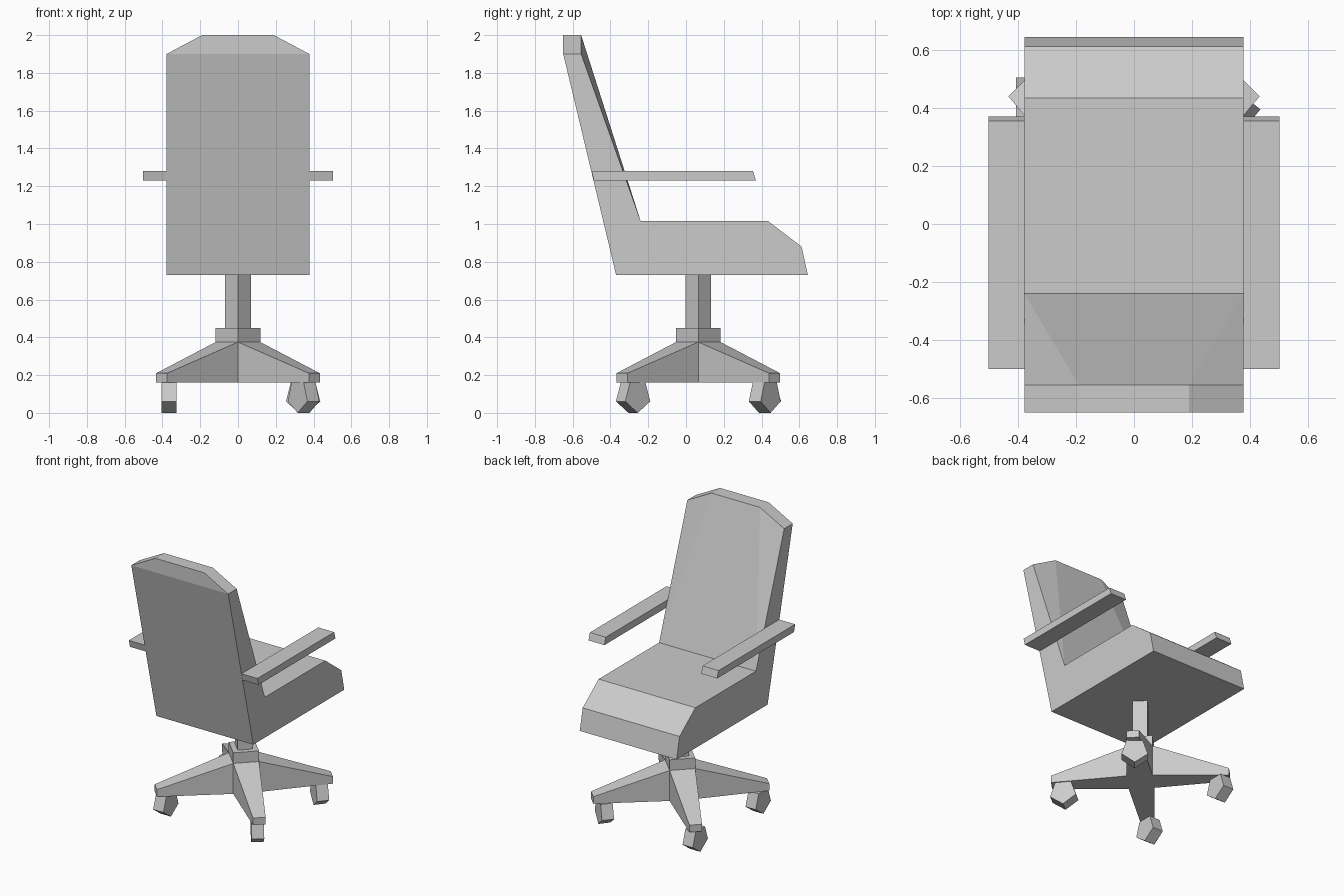
import bpy, math

if "Cube" in bpy.data.objects:
    bpy.data.objects.remove(bpy.data.objects["Cube"])

CY = 0.065          # centre of the swivel base along y
HUB = 0.118         # corner radius of the hub


def make(name, verts, faces, loc=(0, 0, 0), turn=0):
    me = bpy.data.meshes.new(name)
    me.from_pydata(verts, [], faces)
    ob = bpy.data.objects.new(name, me)
    bpy.context.collection.objects.link(ob)
    ob.location = loc
    ob.rotation_euler.z = math.radians(turn)
    return ob


def prism(name, profile, x0, x1, loc=(0, 0, 0), turn=0):
    """Extrude a counter-clockwise (y, z) profile along x."""
    n = len(profile)
    verts = [(x, y, z) for x in (x0, x1) for y, z in profile]
    faces = [tuple(range(n))[::-1], tuple(range(n, 2 * n))]
    faces += [(i, (i + 1) % n, (i + 1) % n + n, i + n) for i in range(n)]
    return make(name, verts, faces, loc, turn)


# Seat and backrest: one side profile, with a narrowed cap on the back
side = [(-0.37, 0.73), (0.645, 0.73), (0.612, 0.88), (0.435, 1.015),
        (-0.24, 1.015), (-0.555, 1.9), (-0.65, 1.9)]
W = 0.378
verts = [(x, y, z) for x in (-W, W) for y, z in side]
verts += [(x, y, 2.0) for x in (-0.19, 0.19) for y in (-0.555, -0.65)]
faces = [(6, 5, 4, 3, 2, 1, 0), tuple(range(7, 14))]
faces += [(i, i + 1, i + 8, i + 7) for i in range(4)]
faces += [(4, 11, 16, 14), (11, 12, 16), (4, 14, 5),       # front of the back
          (0, 7, 13, 6), (6, 13, 17, 15),                  # rear of the back
          (14, 16, 17, 15), (12, 13, 17, 16), (5, 14, 15, 6)]  # top bevels
make("seat_and_back", verts, faces)

# Armrests, flush with the slanted back
arm = [(-0.488, 1.23), (0.37, 1.23), (0.355, 1.28), (-0.5, 1.28)]
prism("armrest_left", arm, -0.502, -W)
prism("armrest_right", arm, W, 0.502)

# Column and hub, square and turned corner-on
for name, r, z0, z1 in (("column", 0.068, 0.44, 0.735), ("hub", HUB, 0.37, 0.45)):
    bpy.ops.mesh.primitive_cylinder_add(vertices=4, radius=r, depth=z1 - z0,
                                        location=(0, CY, (z0 + z1) / 2))
    bpy.context.object.name = name

# Four-legged star base: per quarter one hub corner and two leg-tip points
ring = []
for k in range(4):
    c, s = round(math.cos(k * math.pi / 2)), round(math.sin(k * math.pi / 2))
    for x, y, z in ((HUB, 0, 0.375), (0.433, 0.375, 0.21), (0.375, 0.433, 0.21)):
        ring.append((c * x - s * y, s * x + c * y, z))
verts = ring + [(x, y, 0.16) for x, y, z in ring]
faces = [(0, 3, 6, 9), (21, 18, 15, 12)]
for i in range(12):
    j = (i + 1) % 12
    faces.append((i, i + 12, j + 12, j))
for a in (0, 3, 6, 9):
    b = (a + 3) % 12
    faces += [(a, a + 1, a + 2, b), (b + 12, a + 14, a + 13, a + 12)]
make("star_base", verts, faces, (0, CY, 0))

# Casters: five-sided wheels, point down, each swivelled differently
R = 0.0885
wheel = [(R * math.cos(t), R + R * math.sin(t))
         for t in (math.radians(-90 + 72 * i) for i in range(5))]
for name, x, y, turn in (("caster_left_rear", -0.366, -0.282, 0),
                         ("caster_left_front", -0.366, 0.42, 0),
                         ("caster_right_rear", 0.347, -0.28, 38),
                         ("caster_right_front", 0.345, 0.417, 51)):
    prism(name, wheel, -0.04, 0.04, (x, y, 0), turn)
